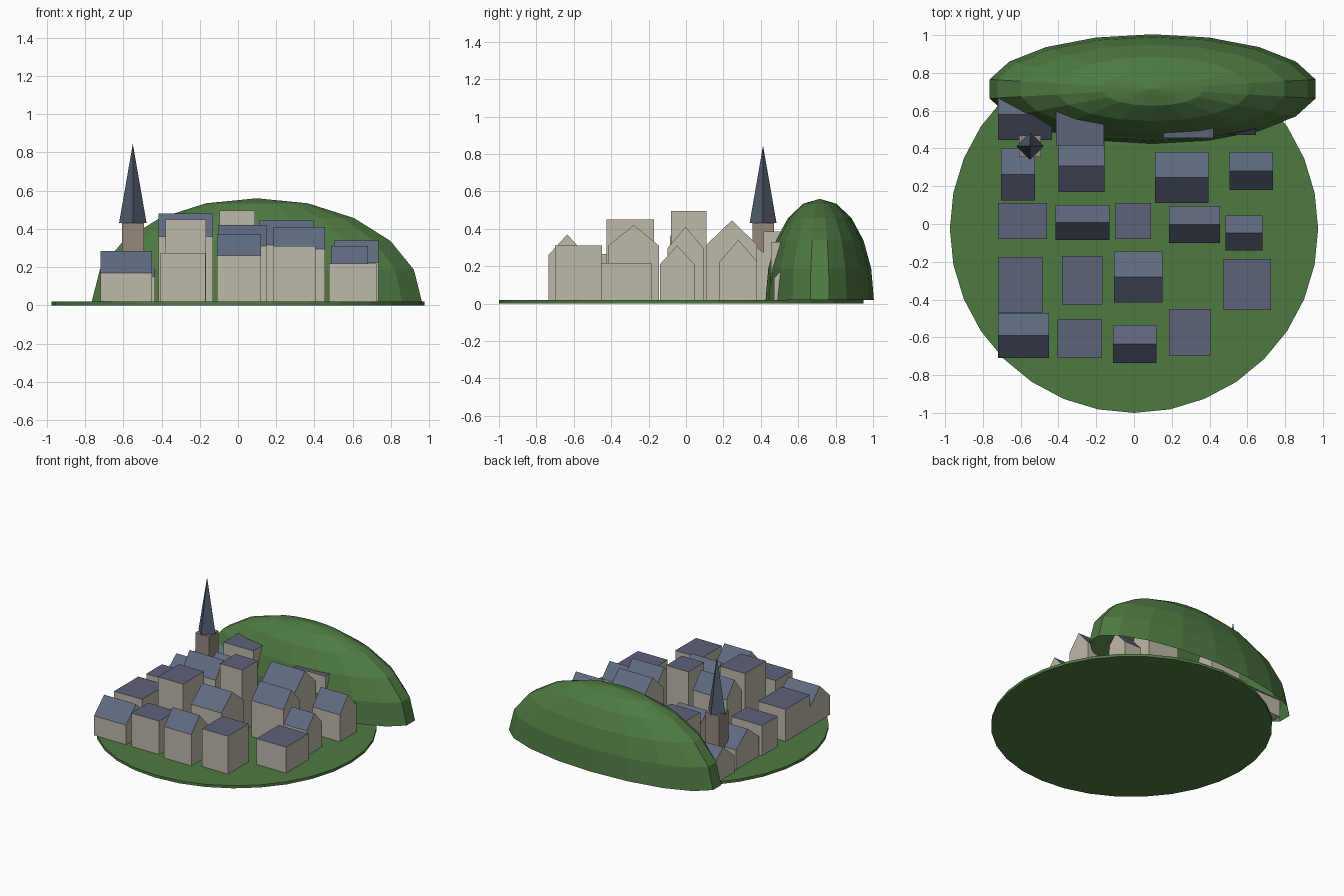
import bpy, bmesh, math

if "Cube" in bpy.data.objects:
    bpy.data.objects.remove(bpy.data.objects["Cube"])


def mat(name, rgb):
    m = bpy.data.materials.new(name)
    m.diffuse_color = (*rgb, 1)
    m.use_nodes = True
    m.node_tree.nodes["Principled BSDF"].inputs["Base Color"].default_value = m.diffuse_color
    return m


GRASS = mat("grass green", (0.078, 0.195, 0.055))
WALL = mat("plaster cream", (0.52, 0.48, 0.40))
ROOF = mat("slate blue", (0.118, 0.143, 0.215))
FLAT = mat("flat roof slate", (0.108, 0.122, 0.19))
STONE = mat("tower stone", (0.30, 0.25, 0.20))
SPIRE = mat("spire slate", (0.085, 0.11, 0.165))

GROUND = 0.02


def finish(name, bm, mats):
    bmesh.ops.recalc_face_normals(bm, faces=bm.faces)
    me = bpy.data.meshes.new(name)
    bm.to_mesh(me)
    bm.free()
    for m in mats:
        me.materials.append(m)
    ob = bpy.data.objects.new(name, me)
    bpy.context.collection.objects.link(ob)
    return ob


def house(name, x0, x1, y0, y1, eave, ridge=None):
    """Side profile swept along x; upward faces become roof."""
    prof = [(y0, GROUND), (y1, GROUND), (y1, eave)]
    if ridge:
        prof.append(((y0 + y1) / 2, ridge))
    prof.append((y0, eave))
    bm = bmesh.new()
    base = bm.faces.new([bm.verts.new((x0, y, z)) for y, z in prof])
    ext = bmesh.ops.extrude_face_region(bm, geom=[base], use_keep_orig=True)
    moved = [v for v in ext["geom"] if isinstance(v, bmesh.types.BMVert)]
    bmesh.ops.translate(bm, verts=moved, vec=(x1 - x0, 0, 0))
    bmesh.ops.recalc_face_normals(bm, faces=bm.faces)
    bm.normal_update()
    for f in bm.faces:
        f.material_index = 1 if f.normal.z > 0.2 else 0
    finish(name, bm, [WALL, ROOF if ridge else FLAT])


# Round ground plate
bm = bmesh.new()
bmesh.ops.create_cone(bm, cap_ends=True, segments=32, radius1=0.975, radius2=0.975, depth=GROUND)
bmesh.ops.translate(bm, verts=bm.verts, vec=(0, -0.025, GROUND / 2))
finish("ground_plate", bm, [GRASS])

# Hill: open half dome, 18 sides
bm = bmesh.new()
bmesh.ops.create_uvsphere(bm, u_segments=18, v_segments=10, radius=1)
bmesh.ops.delete(bm, geom=[v for v in bm.verts if v.co.z < -0.01], context='VERTS')
for v in bm.verts:
    v.co = (0.0985 + 0.8765 * v.co.x, 0.715 + 0.2895 * v.co.y, GROUND + 0.54 * v.co.z)
finish("hill", bm, [GRASS])

# Gabled houses: x0, x1, y0, y1, eave height, ridge height
gabled = [
    (-0.72, -0.45, -0.71, -0.47, 0.17, 0.285),
    (-0.11, 0.12, -0.735, -0.535, 0.26, 0.37),
    (-0.105, 0.15, -0.415, -0.145, 0.31, 0.42),
    (-0.415, -0.13, -0.085, 0.10, 0.36, 0.48),
    (0.185, 0.455, -0.10, 0.095, 0.295, 0.41),
    (0.485, 0.68, -0.14, 0.045, 0.21, 0.31),
    (-0.705, -0.525, 0.125, 0.40, 0.17, 0.28),
    (-0.40, -0.155, 0.17, 0.445, 0.25, 0.355),
    (0.11, 0.395, 0.11, 0.38, 0.315, 0.445),
    (0.505, 0.735, 0.18, 0.38, 0.225, 0.34),
    (-0.72, -0.435, 0.445, 0.715, 0.15, 0.265),
    (0.50, 0.645, 0.47, 0.67, 0.135, 0.245),
]
for i, h in enumerate(gabled):
    house(f"gabled_house_{i + 1}", *h)

# Flat-roofed houses: x0, x1, y0, y1, height
flat = [
    (-0.405, -0.17, -0.71, -0.505, 0.275),
    (0.185, 0.405, -0.70, -0.45, 0.31),
    (-0.72, -0.485, -0.468, -0.175, 0.265),
    (-0.38, -0.167, -0.425, -0.17, 0.45),
    (0.475, 0.725, -0.455, -0.185, 0.218),
    (-0.72, -0.46, -0.08, 0.11, 0.25),
    (-0.098, 0.09, -0.08, 0.11, 0.495),
    (-0.412, -0.16, 0.415, 0.65, 0.385),
    (0.155, 0.42, 0.455, 0.66, 0.33),
]
for i, h in enumerate(flat):
    house(f"flat_house_{i + 1}", *h)

# Church tower
bm = bmesh.new()
bmesh.ops.create_cube(bm, size=1)
for v in bm.verts:
    v.co = (-0.55 + 0.115 * v.co.x, 0.412 + 0.115 * v.co.y, 0.225 + 0.41 * v.co.z)
finish("church_tower", bm, [STONE])

# Four-sided spire, corners on the axes
bm = bmesh.new()
ring = [bm.verts.new((-0.55 + 0.072 * math.cos(a), 0.412 + 0.072 * math.sin(a), 0.43))
        for a in (k * math.pi / 2 for k in range(4))]
tip = bm.verts.new((-0.55, 0.412, 0.845))
bm.faces.new(ring)
for k in range(4):
    bm.faces.new((ring[k], ring[(k + 1) % 4], tip))
finish("church_spire", bm, [SPIRE])
